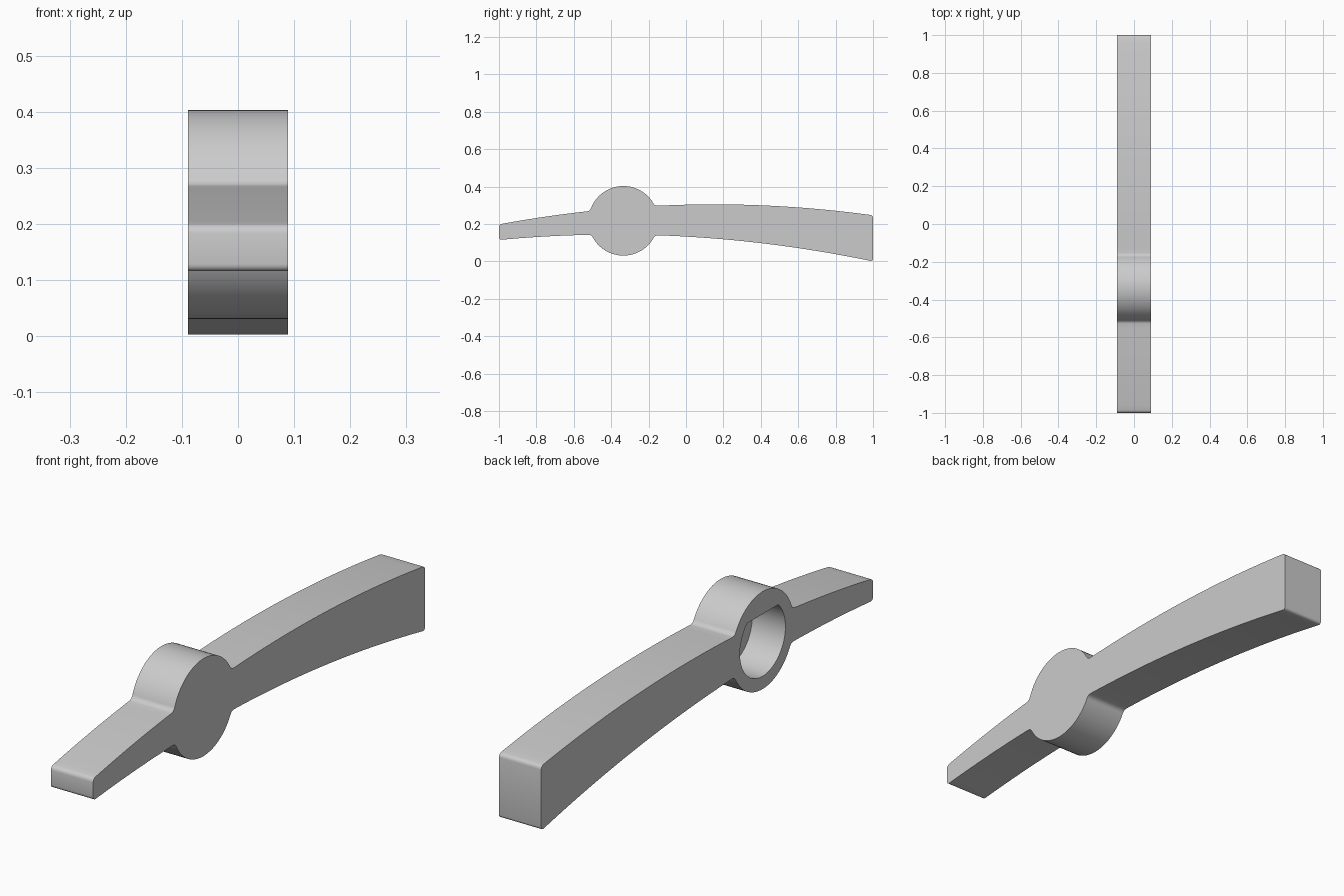
import bpy
import bmesh
import math

cube = bpy.data.objects.get("Cube")
if cube:
    bpy.data.objects.remove(cube, do_unlink=True)

HALF_WIDTH = 0.089
HUB_Y, HUB_Z, HUB_R = -0.335, 0.217, 0.186
FLOOR = 0.038

grey = bpy.data.materials.new("plain grey")
grey.use_nodes = True
grey.diffuse_color = (0.6, 0.6, 0.6, 1)
grey.node_tree.nodes["Principled BSDF"].inputs["Base Color"].default_value = grey.diffuse_color


def top(y):
    return 0.305 - 0.081 * (y - 0.15) ** 2


def bottom(y):
    return 0.1436 - 0.0754 * (y + 0.38) ** 2


def edge(curve, start, end, steps):
    ys = [start + (end - start) * i / steps for i in range(steps + 1)]
    return [(y, curve(y)) for y in ys]


def arc(radius, start, end, steps):
    angles = [start + (end - start) * i / steps for i in range(steps + 1)]
    return [(HUB_Y + radius * math.cos(a), HUB_Z + radius * math.sin(a)) for a in angles]


def hub_angle(curve, side):
    """Angle where a bar edge meets the hub circle."""
    y = HUB_Y + side * HUB_R
    for _ in range(20):
        y = HUB_Y + side * math.sqrt(HUB_R ** 2 - (curve(y) - HUB_Z) ** 2)
    return math.atan2(curve(y) - HUB_Z, y - HUB_Y) % math.tau, y


def prism(name, outline, x0, x1, corners=()):
    """Extrude a side outline along x, rounding the listed corners."""
    bm = bmesh.new()
    face = bm.faces.new([bm.verts.new((x0, y, z)) for y, z in outline])
    bmesh.ops.extrude_face_region(bm, geom=[face])
    bm.verts.ensure_lookup_table()
    for v in bm.verts[len(outline):]:
        v.co.x = x1
    bmesh.ops.recalc_face_normals(bm, faces=bm.faces)
    sharp = [e for e in bm.edges
             if abs(e.verts[0].co.x - e.verts[1].co.x) > 0.01
             and any(math.dist(e.verts[0].co.yz, c) < 1e-4 for c in corners)]
    if sharp:
        bmesh.ops.bevel(bm, geom=sharp, offset=0.014, segments=4,
                        profile=0.5, affect='EDGES')
    mesh = bpy.data.meshes.new(name)
    bm.to_mesh(mesh)
    bm.free()
    mesh.materials.append(grey)
    obj = bpy.data.objects.new(name, mesh)
    bpy.context.collection.objects.link(obj)
    return obj


# Curved lever with round hub, as one side outline
top_back, y_tb = hub_angle(top, 1)
top_front, y_tf = hub_angle(top, -1)
low_front, y_lf = hub_angle(bottom, -1)
low_back, y_lb = hub_angle(bottom, 1)
parts = [
    edge(top, 1, y_tb, 24),
    arc(HUB_R, top_back, top_front, 28)[1:-1],
    edge(top, y_tf, -1, 12),
    edge(bottom, -1, y_lf, 12),
    arc(HUB_R, low_front, low_back, 28)[1:-1],
    edge(bottom, y_lb, 1, 24),
]
outline = [p for part in parts for p in part]
corners = [p for i in (0, 2, 3, 5) for p in (parts[i][0], parts[i][-1])]
lever = prism("lever", outline, -HALF_WIDTH, HALF_WIDTH, corners)

# Blind D-shaped socket in the right side of the hub
flat = math.asin(0.1 / 0.137)
socket = prism("socket_cutter", arc(0.137, math.pi - flat, math.tau + flat, 56),
               -HALF_WIDTH - 0.05, HALF_WIDTH - FLOOR)
socket.hide_render = True
cut = lever.modifiers.new("socket", 'BOOLEAN')
cut.operation = 'DIFFERENCE'
cut.solver = 'EXACT'
cut.object = socket

bpy.ops.object.select_all(action='DESELECT')
lever.select_set(True)
bpy.context.view_layer.objects.active = lever
bpy.ops.object.modifier_apply(modifier=cut.name)
bpy.data.objects.remove(socket, do_unlink=True)
bpy.ops.object.shade_smooth_by_angle(angle=math.radians(30))
